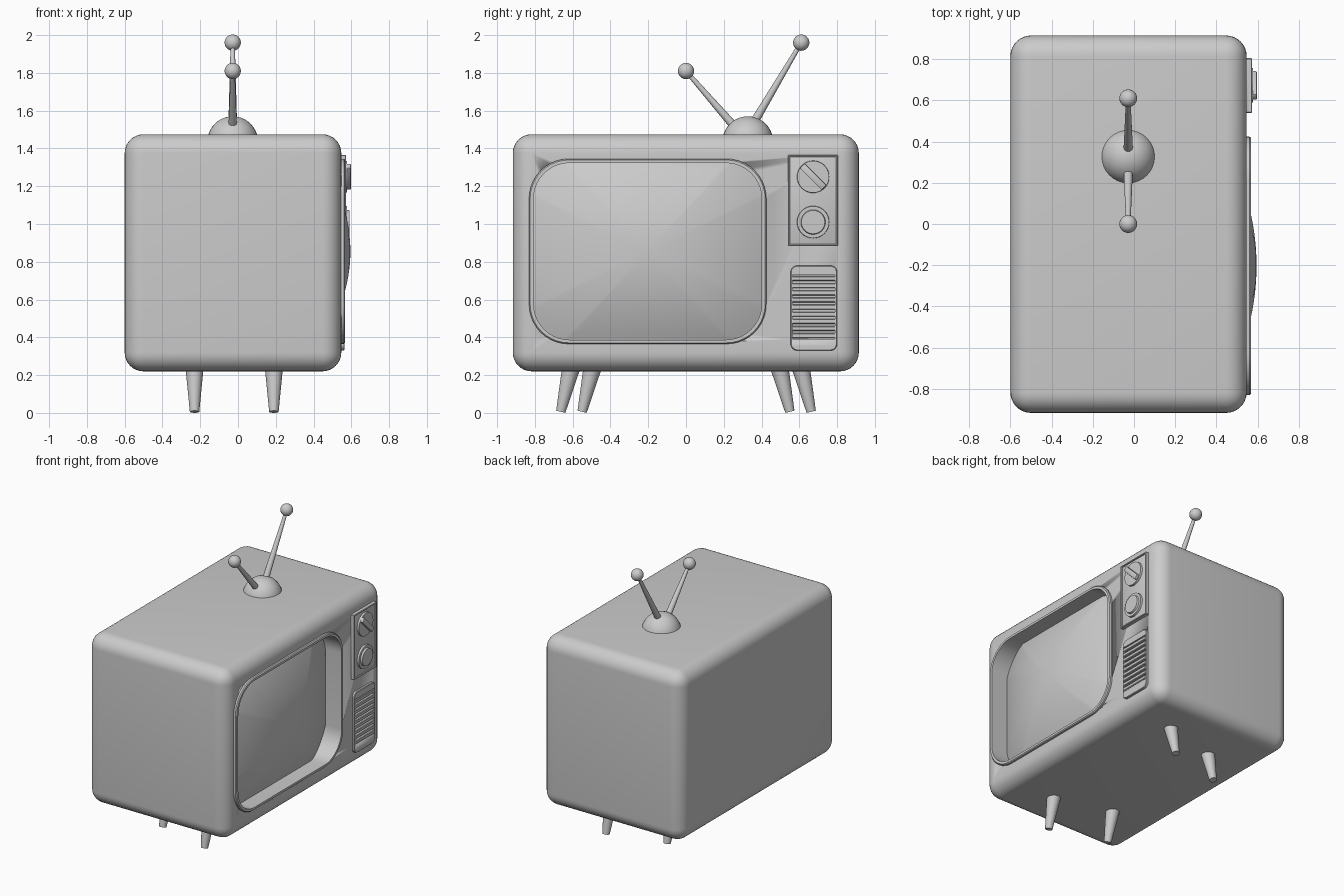
import bpy, bmesh, math
from mathutils import Vector, Matrix

old = bpy.data.objects.get("Cube")
if old:
    bpy.data.objects.remove(old, do_unlink=True)

grey = bpy.data.materials.new("plain_grey")
grey.use_nodes = True
COLOUR = (0.6, 0.6, 0.6, 1)
grey.diffuse_color = COLOUR
grey.node_tree.nodes["Principled BSDF"].inputs["Base Color"].default_value = COLOUR


def finish(name, bm, angle=35):
    bmesh.ops.recalc_face_normals(bm, faces=bm.faces)
    mesh = bpy.data.meshes.new(name)
    bm.to_mesh(mesh)
    bm.free()
    ob = bpy.data.objects.new(name, mesh)
    bpy.context.collection.objects.link(ob)
    mesh.materials.append(grey)
    bpy.ops.object.select_all(action='DESELECT')
    ob.select_set(True)
    bpy.context.view_layer.objects.active = ob
    bpy.ops.object.shade_smooth_by_angle(angle=math.radians(angle))
    return ob


def box(name, lo, hi, radius=0.0, segments=3, turn=0.0):
    """Box between two corners, optionally rounded and turned about x."""
    lo, hi = Vector(lo), Vector(hi)
    bm = bmesh.new()
    bmesh.ops.create_cube(bm, size=1)
    bmesh.ops.scale(bm, vec=hi - lo, verts=bm.verts)
    if radius:
        bmesh.ops.bevel(bm, geom=bm.edges[:], offset=radius, segments=segments,
                        profile=0.5, affect='EDGES')
    bmesh.ops.rotate(bm, matrix=Matrix.Rotation(turn, 3, 'X'), verts=bm.verts)
    bmesh.ops.translate(bm, vec=(lo + hi) / 2, verts=bm.verts)
    return finish(name, bm)


def rod(name, start, end, r1, r2, sides=24):
    """Tapered round bar from start to end."""
    start, end = Vector(start), Vector(end)
    axis = end - start
    bm = bmesh.new()
    bmesh.ops.create_cone(bm, cap_ends=True, segments=sides, radius1=r1,
                          radius2=r2, depth=axis.length)
    spin = Vector((0, 0, 1)).rotation_difference(axis).to_matrix().to_4x4()
    bmesh.ops.transform(bm, matrix=Matrix.Translation((start + end) / 2) @ spin,
                        verts=bm.verts)
    return finish(name, bm)


def ball(name, centre, r):
    bm = bmesh.new()
    bmesh.ops.create_uvsphere(bm, u_segments=32, v_segments=20, radius=r)
    bmesh.ops.translate(bm, vec=centre, verts=bm.verts)
    return finish(name, bm)


def outline(cy, cz, hy, hz, r, steps=10):
    """Rounded rectangle as (y, z) points."""
    pts = []
    for k, (sy, sz) in enumerate([(1, 1), (-1, 1), (-1, -1), (1, -1)]):
        for i in range(steps + 1):
            a = math.pi / 2 * (k + i / steps)
            pts.append((cy + sy * (hy - r) + r * math.cos(a),
                        cz + sz * (hz - r) + r * math.sin(a)))
    return pts


def loft(name, rings, cap=True, close=False):
    """Skin a list of (x, outline) rings."""
    bm = bmesh.new()
    loops = [[bm.verts.new((x, y, z)) for y, z in pts] for x, pts in rings]
    n = len(loops[0])
    pairs = list(zip(loops, loops[1:])) + ([(loops[-1], loops[0])] if close else [])
    for a, b in pairs:
        for i in range(n):
            j = (i + 1) % n
            bm.faces.new((a[i], a[j], b[j], b[i]))
    if cap:
        bm.faces.new(loops[0])
        bm.faces.new(loops[-1])
    return finish(name, bm)


def cut(ob, cutter):
    mod = ob.modifiers.new("opening", 'BOOLEAN')
    mod.operation = 'DIFFERENCE'
    mod.solver = 'EXACT'
    mod.object = cutter
    cutter.hide_render = True
    cutter.hide_set(True)


# Cabinet, with the opening for the picture tube
FACE = 0.547
cabinet = box("cabinet", (-0.6, -0.917, 0.22), (FACE, 0.915, 1.475), 0.1, 8)
CY, CZ, HY, HZ = -0.203, 0.855, 0.628, 0.49
cut(cabinet, loft("opening_cutter", [(0.36, outline(CY, CZ, HY - .012, HZ - .012, .2)),
                                     (0.7, outline(CY, CZ, HY - .012, HZ - .012, .2))]))

# Screen surround: a thin raised lip running into the opening
outer = outline(CY, CZ, HY, HZ, 0.21)
lip = outline(CY, CZ, HY - 0.006, HZ - 0.006, 0.205)
inner = outline(CY, CZ, HY - 0.024, HZ - 0.022, 0.19)
loft("screen_surround", [(0.54, outer), (0.56, outer), (0.567, lip), (0.567, inner),
                         (0.37, inner), (0.37, lip), (0.54, lip)], cap=False, close=True)

# Bulging glass
rings = []
for t in [i / 14 for i in range(14, 0, -1)]:
    rings.append((t, outline(0, 0, (HY - .02) * t, (HZ - .018) * t, .19 * t)))
bm = bmesh.new()
bulge = lambda y, z: 0.595 - 0.36 * (y * y + z * z)
loops = [[bm.verts.new((bulge(y, z), CY + y, CZ + z)) for y, z in pts] for t, pts in rings]
tip = bm.verts.new((bulge(0, 0), CY, CZ))
count = len(tip.co) and len(loops[0])
for i in range(count):
    j = (i + 1) % count
    for a, b in zip(loops, loops[1:]):
        bm.faces.new((a[i], a[j], b[j], b[i]))
    bm.faces.new((loops[-1][i], loops[-1][j], tip))
glass = finish("screen_glass", bm, 60)
if glass.data.polygons[0].normal.x < 0:
    glass.data.flip_normals()

# Control panel with raised rim and two dials
box("control_panel", (0.52, 0.54, 0.885), (0.563, 0.805, 1.365), 0.008, 2)
for y in (0.54, 0.795):
    box("panel_rim_side", (0.54, y, 0.885), (0.573, y + 0.01, 1.365), 0.003, 1)
for z in (0.885, 1.355):
    box("panel_rim_end", (0.54, 0.54, z), (0.573, 0.805, z + 0.01), 0.003, 1)
DIAL_Y = 0.673
for name, z in (("upper_dial", 1.25), ("lower_dial", 1.01)):
    rod(name, (0.55, DIAL_Y, z), (0.577, DIAL_Y, z), 0.087, 0.084, 40)
box("upper_dial_grip", (0.57, DIAL_Y - .082, 1.232), (0.597, DIAL_Y + .082, 1.268),
    0.005, 2, turn=-math.pi / 4)
rod("lower_dial_knob", (0.57, DIAL_Y, 1.01), (0.59, DIAL_Y, 1.01), 0.067, 0.062, 40)

# Speaker plate with a recessed louvre
plate = loft("speaker_plate", [(0.52, outline(0.677, 0.555, .123, .225, .035)),
                               (0.560, outline(0.677, 0.555, .123, .225, .035)),
                               (0.564, outline(0.677, 0.555, .119, .221, .031))])
slot = box("speaker_cutter", (0.535, 0.563, 0.39), (0.6, 0.79, 0.73))
cut(plate, slot)
cut(cabinet, slot)
SLATS = 9
pitch = 0.34 / SLATS
for i in range(SLATS):
    z = 0.39 + pitch * i
    box("speaker_slat", (0.53, 0.56, z + 0.006), (0.564, 0.793, z + pitch - 0.006), 0.004, 1)

# Splayed legs
for side, x, y in (("left", 0.19, 0.613), ("right", -0.23, 0.50)):
    for end, s in (("back", 1), ("front", -1)):
        rod(f"{end}_{side}_leg", (x, s * (y - 0.005), 0.24), (x, s * (y + 0.05), 0.006),
            0.048, 0.025)

# Aerial: domed base and two tapered rods with ball tips
AX = -0.028
ball("aerial_base", (AX, 0.327, 1.436), 0.134)
for name, root, top in (("front", (0.27, 1.50), (0.0, 1.81)),
                        ("back", (0.355, 1.53), (0.61, 1.96))):
    rod(f"{name}_aerial_rod", (AX, *root), (AX, *top), 0.023, 0.011)
    ball(f"{name}_aerial_tip", (AX, *top), 0.043)
